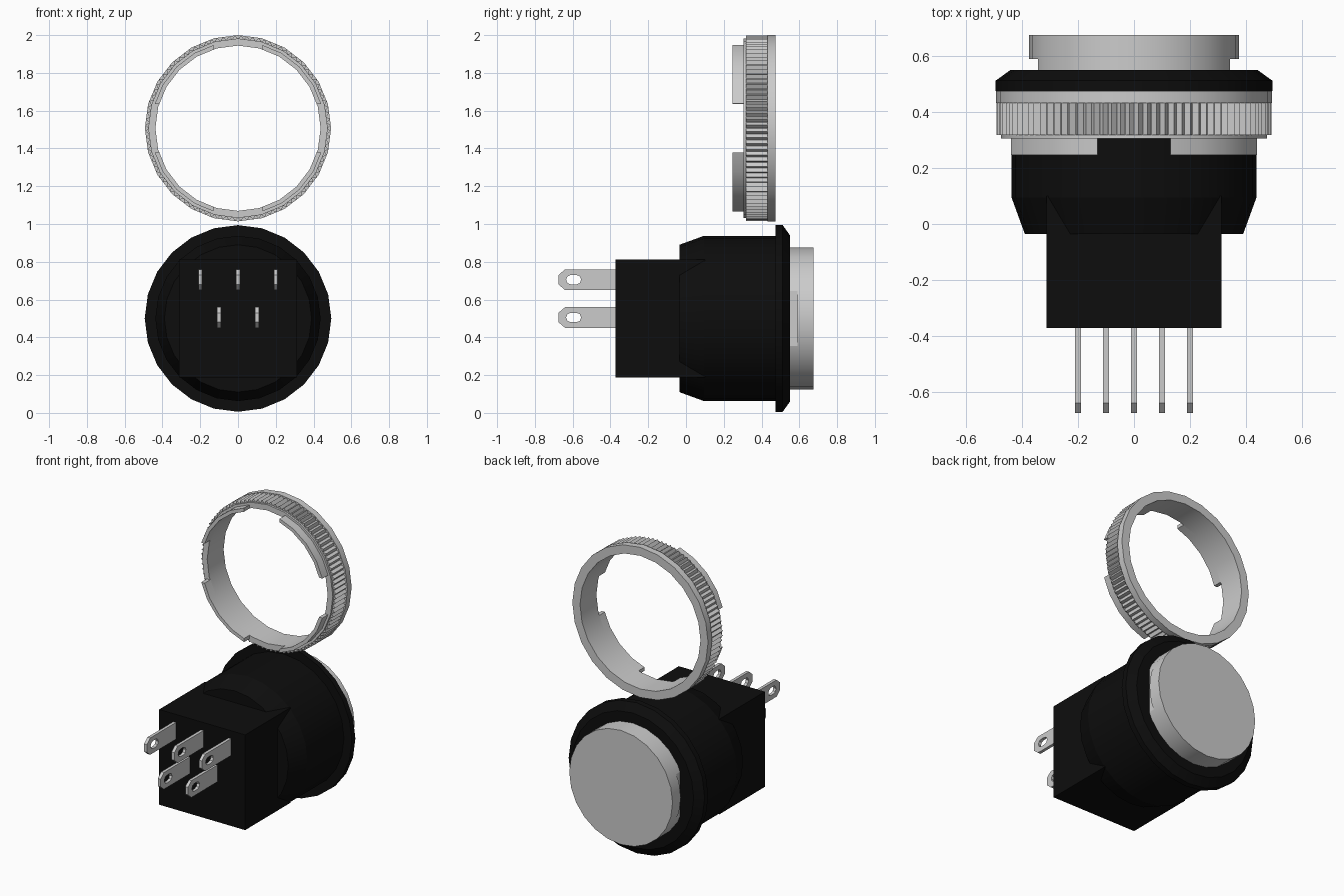
import bpy, bmesh
from math import sin, cos, pi, radians, asin, acos, degrees

if "Cube" in bpy.data.objects:
    bpy.data.objects.remove(bpy.data.objects["Cube"])

SEG = 24
BODY_Z, RING_Z = 0.5, 1.507
black = bpy.data.materials.new("black_plastic")
black.diffuse_color = (0.004, 0.004, 0.004, 1)
black.use_nodes = True
black.node_tree.nodes["Principled BSDF"].inputs["Base Color"].default_value = black.diffuse_color


def finish(bm, name, z, mat=None, smooth=True):
    bmesh.ops.recalc_face_normals(bm, faces=bm.faces)
    me = bpy.data.meshes.new(name)
    bm.to_mesh(me)
    bm.free()
    ob = bpy.data.objects.new(name, me)
    bpy.context.collection.objects.link(ob)
    ob.location.z = z
    if mat:
        me.materials.append(mat)
    if smooth:
        me.shade_smooth()
        me.set_sharp_from_angle(angle=radians(17))
    return ob


def lathe(name, profile, z, mat=None, hollow=False):
    """Turn (radius, y) points around the y axis; hollow closes the section."""
    bm = bmesh.new()
    loops = [[bm.verts.new((r * sin(2 * pi * i / SEG), y, r * cos(2 * pi * i / SEG)))
              for i in range(SEG)] for r, y in profile]
    pairs = list(zip(loops, loops[1:]))
    if hollow:
        pairs.append((loops[-1], loops[0]))
    else:
        bm.faces.new(loops[0])
        bm.faces.new(loops[-1])
    for a, b in pairs:
        for i in range(SEG):
            j = (i + 1) % SEG
            bm.faces.new((a[i], a[j], b[j], b[i]))
    return finish(bm, name, z, mat)


def prism(bm, pts, y0, y1):
    """Extrude an (x, z) outline along y."""
    a = [bm.verts.new((x, y0, z)) for x, z in pts]
    b = [bm.verts.new((x, y1, z)) for x, z in pts]
    bm.faces.new(a)
    bm.faces.new(b[::-1])
    for i in range(len(a)):
        j = (i + 1) % len(a)
        bm.faces.new((a[i], b[i], b[j], a[j]))


def on_gon(r, deg):
    """Point at an angle on the 24-sided outline of radius r."""
    step = 360 / SEG
    off = radians(deg % step - step / 2)
    rr = r * cos(pi / SEG) / cos(off)
    return rr * cos(radians(deg)), rr * sin(radians(deg))


# Housing: tapered barrel, front bezel, square rear block
lathe("barrel", [(0.39, -0.035), (0.4375, 0.095), (0.4375, 0.48)], BODY_Z, black)
lathe("bezel", [(0.494, 0.475), (0.494, 0.512), (0.441, 0.55)], BODY_Z, black)
bm = bmesh.new()
h = 0.3125
prism(bm, [(-h, -h), (h, -h), (h, h), (-h, h)], -0.372, 0.1)
finish(bm, "rear_block", BODY_Z, black, smooth=False)

# Push button: round cap on a neck with two flat sides
lathe("button_cap", [(0.375, 0.59), (0.375, 0.675)], BODY_Z)
flat = degrees(acos(0.345 / 0.375))
half = [flat] + list(range(30, 151, 15)) + [180 - flat]
bm = bmesh.new()
prism(bm, [on_gon(0.375, d) for d in half + [d + 180 for d in half]], 0.53, 0.59)
finish(bm, "button_neck", BODY_Z)

# Solder pins: chamfered blades with a slotted eye
blade = [(-0.35, -0.055), (-0.35, 0.055), (-0.64, 0.055),
         (-0.675, 0.025), (-0.675, -0.025), (-0.64, -0.055)]
slot = [(cy + 0.025 * cos(radians(a)), 0.025 * sin(radians(a)))
        for cy, start in ((-0.58, -90), (-0.61, 90))
        for a in range(start, start + 181, 45)]
for n, (x, z) in enumerate([(-0.2, 0.705), (0, 0.705), (0.2, 0.705), (-0.1, 0.505), (0.1, 0.505)]):
    bm = bmesh.new()
    edges = []
    for outline in (blade, slot):
        vs = [bm.verts.new((x - 0.01, y, dz)) for y, dz in outline]
        edges += [bm.edges.new((vs[i - 1], vs[i])) for i in range(len(vs))]
    bmesh.ops.triangle_fill(bm, use_beauty=True, edges=edges)
    ext = bmesh.ops.extrude_face_region(bm, geom=bm.faces[:], use_keep_orig=True)
    moved = [v for v in ext["geom"] if isinstance(v, bmesh.types.BMVert)]
    bmesh.ops.translate(bm, verts=moved, vec=(0.02, 0, 0))
    finish(bm, f"pin_{n + 1}", z, smooth=False)

# Locking ring: hollow band with a plain rim
lathe("ring_band", [(0.4375, 0.305), (0.475, 0.305), (0.475, 0.432),
                    (0.493, 0.432), (0.493, 0.475), (0.4375, 0.475)], RING_Z, hollow=True)

# Knurling around the ring
bm = bmesh.new()
teeth = 96
for i in range(teeth):
    a, w = 360 / teeth * (i + 0.5), 180 / teeth
    prism(bm, [on_gon(0.474, a - w), on_gon(0.493, a), on_gon(0.474, a + w)], 0.318, 0.433)
finish(bm, "ring_knurling", RING_Z, smooth=False)

# Four rear tabs on the ring, separated by straight-sided gaps
gap = 0.13
outer, inner = (degrees(asin(gap / r)) for r in (0.46, 0.4375))
tab = [on_gon(0.46, d) for d in (outer, 30, 45, 60, 90 - outer)]
tab += [on_gon(0.4375, d) for d in (90 - inner, 60, 45, 30, inner)]
bm = bmesh.new()
for sx in (1, -1):
    for sz in (1, -1):
        prism(bm, [(sx * x, sz * z) for x, z in tab], 0.247, 0.31)
finish(bm, "ring_tabs", RING_Z)
